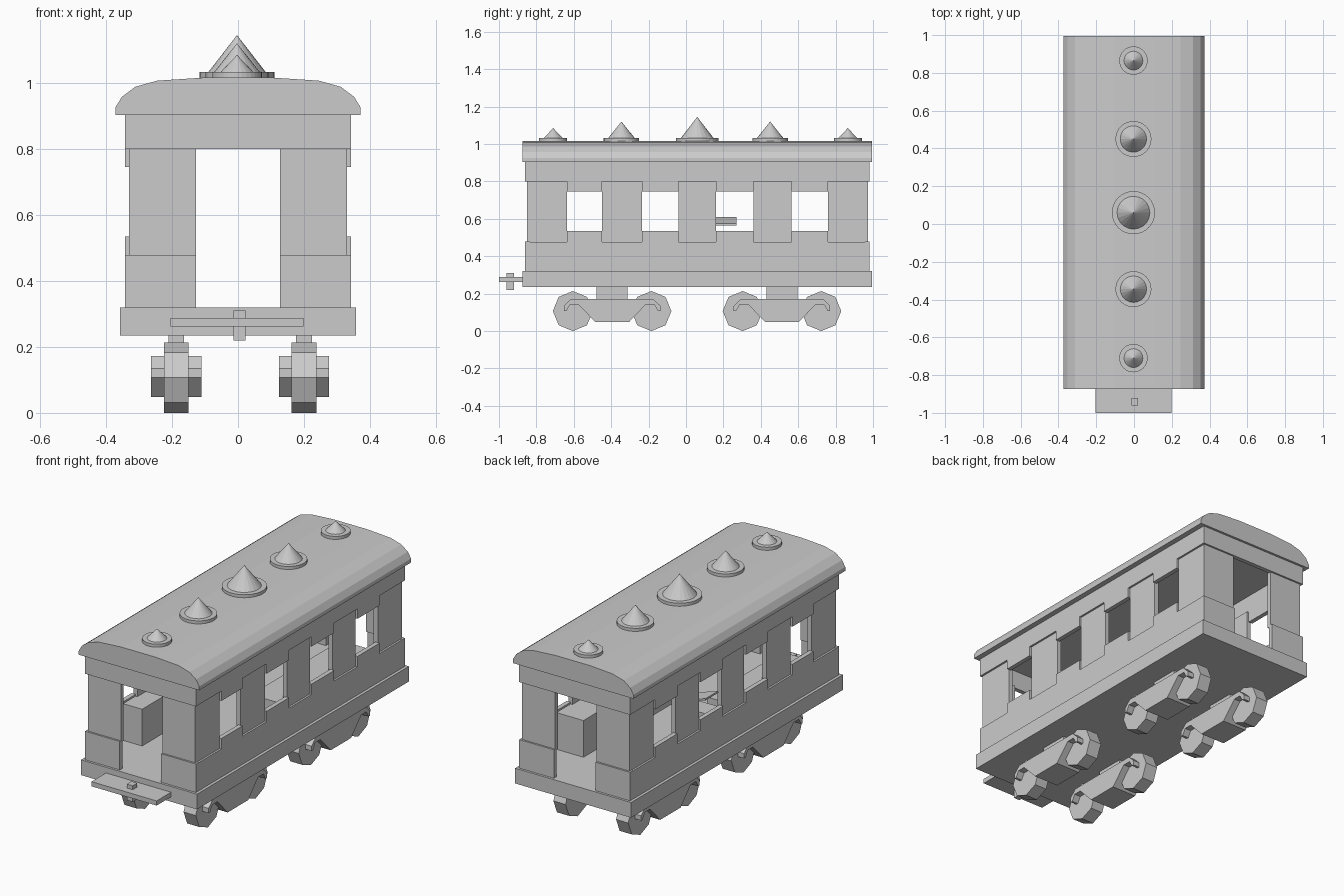
import bpy, bmesh, math
from mathutils import Matrix

if "Cube" in bpy.data.objects:
    bpy.data.objects.remove(bpy.data.objects["Cube"], do_unlink=True)

grey = bpy.data.materials.new("plain grey")
grey.use_nodes = True
GREY = (0.6, 0.6, 0.6, 1)
grey.diffuse_color = GREY
grey.node_tree.nodes["Principled BSDF"].inputs["Base Color"].default_value = GREY


def finish(name, bm):
    bmesh.ops.recalc_face_normals(bm, faces=bm.faces)
    mesh = bpy.data.meshes.new(name)
    bm.to_mesh(mesh)
    bm.free()
    mesh.materials.append(grey)
    obj = bpy.data.objects.new(name, mesh)
    bpy.context.collection.objects.link(obj)
    return obj


def box(name, x, y, z):
    """Box from (low, high) pairs on each axis."""
    bm = bmesh.new()
    bmesh.ops.create_cube(bm, size=1)
    for v in bm.verts:
        for axis, (low, high) in enumerate((x, y, z)):
            v.co[axis] = high if v.co[axis] > 0 else low
    return finish(name, bm)


def extrude(name, points, direction):
    bm = bmesh.new()
    face = bm.faces.new([bm.verts.new(p) for p in points])
    moved = bmesh.ops.extrude_face_region(bm, geom=[face])["geom"]
    bmesh.ops.translate(bm, vec=direction,
                        verts=[g for g in moved if isinstance(g, bmesh.types.BMVert)])
    return finish(name, bm)


def cone(name, centre, r1, r2, depth, sides, rotation=Matrix()):
    bm = bmesh.new()
    bmesh.ops.create_cone(bm, cap_ends=True, segments=sides, radius1=r1, radius2=r2,
                          depth=depth, matrix=Matrix.Translation(centre) @ rotation)
    return finish(name, bm)


def span(side, a, b):
    return tuple(sorted((side * a, side * b)))


# Floor frame and front coupling
box("base", (-0.358, 0.358), (-0.873, 0.995), (0.235, 0.32))
box("coupling_plate", (-0.204, 0.198), (-1, -0.87), (0.262, 0.288))
box("coupling_pin", (-0.014, 0.022), (-0.96, -0.92), (0.22, 0.31))

# Curved roof
half = [(0.372, 0.903), (0.372, 0.925), (0.352, 0.958), (0.312, 0.988),
        (0.245, 1.007), (0.105, 1.016)]
outline = half + [(-x, z) for x, z in reversed(half)]
extrude("roof", [(x, -0.873, z) for x, z in outline], (0, 1.868, 0))

# Roof ornaments: disc with a cone
for y, disc, radius, tip in ((-0.71, 0.075, 0.05, 1.085), (-0.345, 0.095, 0.07, 1.12),
                             (0.06, 0.114, 0.087, 1.145), (0.45, 0.095, 0.07, 1.12),
                             (0.865, 0.075, 0.05, 1.085)):
    cone("roof_disc", (-0.003, y, 1.023), disc, disc, 0.02, 32)
    cone("roof_cone", (-0.003, y, (1.033 + tip) / 2), radius, 0, tip - 1.033, 20)

# Side walls with recessed posts between the windows
T = 0.025
posts = [(-0.85, -0.635), (-0.45, -0.235), (-0.04, 0.16), (0.36, 0.565), (0.76, 0.972)]
for side in (-1, 1):
    outer = span(side, 0.342, 0.342 - T)
    box("side_lower_wall", outer, (-0.86, 0.982), (0.32, 0.477))
    box("side_upper_band", outer, (-0.86, 0.982), (0.80, 0.905))
    for post in posts:
        box("side_post", span(side, 0.331, 0.331 - T), post, (0.47, 0.805))
    for before, after in zip(posts, posts[1:]):
        gap = (before[1], after[0])
        box("window_sill", outer, gap, (0.477, 0.535))
        box("window_header", outer, gap, (0.745, 0.80))

# End walls around the doorways
for end, low, high in ((-1, 0.86, 0.85), (1, 0.982, 0.972)):
    box("end_upper_band", (-0.342, 0.342), span(end, low, low - T), (0.80, 0.905))
    for side in (-1, 1):
        box("end_lower_wall", span(side, 0.128, 0.342), span(end, low, low - T), (0.32, 0.479))
        box("end_post", span(side, 0.128, 0.331), span(end, high, high - T), (0.47, 0.805))

# Interior counters and a raised board
box("left_counter", (0.15, 0.317), (-0.1, 0.69), (0.32, 0.525))
box("right_counter", (-0.317, -0.2), (-0.56, 0.1), (0.32, 0.525))
box("seat", (-0.31, -0.2), (0.16, 0.27), (0.32, 0.525))
extrude("tilted_board", [(-0.31, 0.16, 0.60), (-0.31, 0.16, 0.61),
                         (-0.2, 0.16, 0.575), (-0.2, 0.16, 0.565)], (0, 0.11, 0))

# Bogies: shaped frame, mounting pad and octagonal wheels
arm = [(0.09, 0.048), (0.18, 0.142), (0.225, 0.142), (0.245, 0.108),
       (0.258, 0.108), (0.258, 0.135), (0.22, 0.172)]
frame = arm + [(-y, z) for y, z in reversed(arm)]
across = Matrix.Rotation(math.pi / 2, 4, "Y")
for x in (-0.187, 0.2):
    for y in (-0.395, 0.513):
        extrude("bogie_frame", [(x - 0.076, y + dy, z) for dy, z in frame], (0.152, 0, 0))
        box("bogie_pad", (x - 0.024, x + 0.024), (y - 0.083, y + 0.083), (0.165, 0.24))
        for dy in (-0.21, 0.21):
            cone("wheel", (x, y + dy, 0.107), 0.107, 0.107, 0.075, 8, across)
